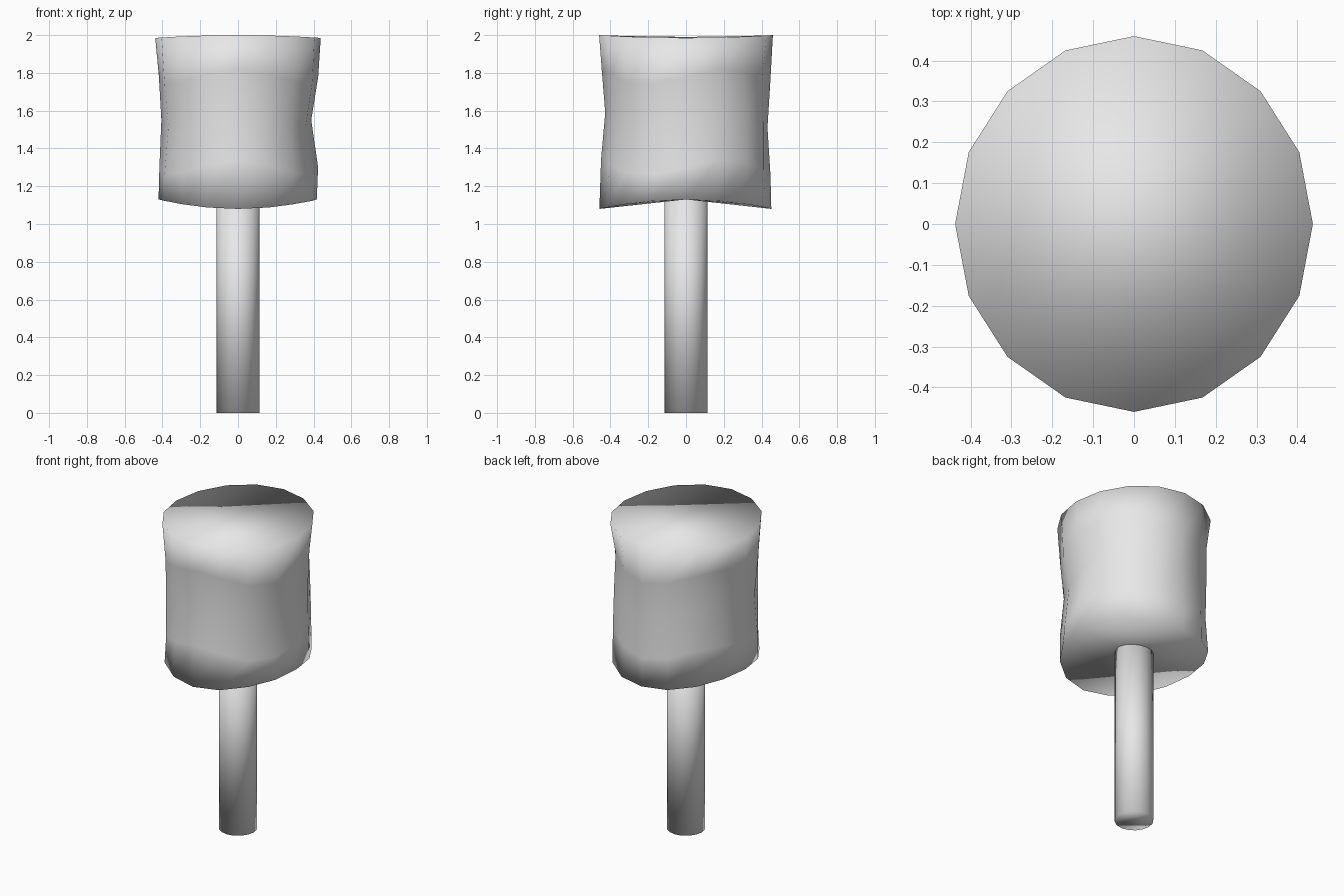
import bpy, bmesh, math, random

cube = bpy.data.objects.get("Cube")
if cube:
    bpy.data.objects.remove(cube, do_unlink=True)

random.seed(4)
SIDES = 16

grey = bpy.data.materials.new("plain grey")
grey.use_nodes = True
colour = (0.8, 0.8, 0.8, 1)
grey.diffuse_color = colour
grey.node_tree.nodes["Principled BSDF"].inputs["Base Color"].default_value = colour


def loft(name, rings, top_fan=False):
    """Capped, fully smooth tube through a list of rings of points."""
    bm = bmesh.new()
    loops = [[bm.verts.new(p) for p in ring] for ring in rings]
    for low, high in zip(loops, loops[1:]):
        for i in range(SIDES):
            j = (i + 1) % SIDES
            bm.faces.new((low[i], low[j], high[j], high[i]))
    bm.faces.new(loops[0][::-1])
    bm.faces.new(loops[-1])
    bmesh.ops.recalc_face_normals(bm, faces=bm.faces)
    for face in bm.faces:
        face.smooth = True
    mesh = bpy.data.meshes.new(name)
    bm.to_mesh(mesh)
    bm.free()
    mesh.materials.append(grey)
    obj = bpy.data.objects.new(name, mesh)
    bpy.context.collection.objects.link(obj)
    return obj


def ring(rx, ry, height, dent=0.0):
    """Oval ring; height is a function of the angle, dent a random inward push."""
    points = []
    for i in range(SIDES):
        a = 2 * math.pi * i / SIDES
        s = 1 - random.uniform(0, dent)
        points.append((rx * s * math.cos(a), ry * s * math.sin(a), height(a)))
    return points


# Round straight handle
loft("handle", [ring(0.113, 0.113, lambda a, z=z: z) for z in (0, 1.16)])

# Soft crumpled head: rims sag at the sides, the middle is pinched and dented
profile = [(0.425, 0.458, 1.3, 0.05), (0.41, 0.452, 1.55, 0.06), (0.425, 0.455, 1.78, 0.05)]
rings = [ring(0.425, 0.46, lambda a: 1.08 + 0.05 * math.cos(a) ** 2, 0.02)]
rings += [ring(rx, ry, lambda a, z=z: z + 0.04 * math.sin(3 * a), d) for rx, ry, z, d in profile]
rings.append(ring(0.438, 0.46, lambda a: 2.0 - 0.015 * math.cos(a) ** 2))
loft("head", rings)
